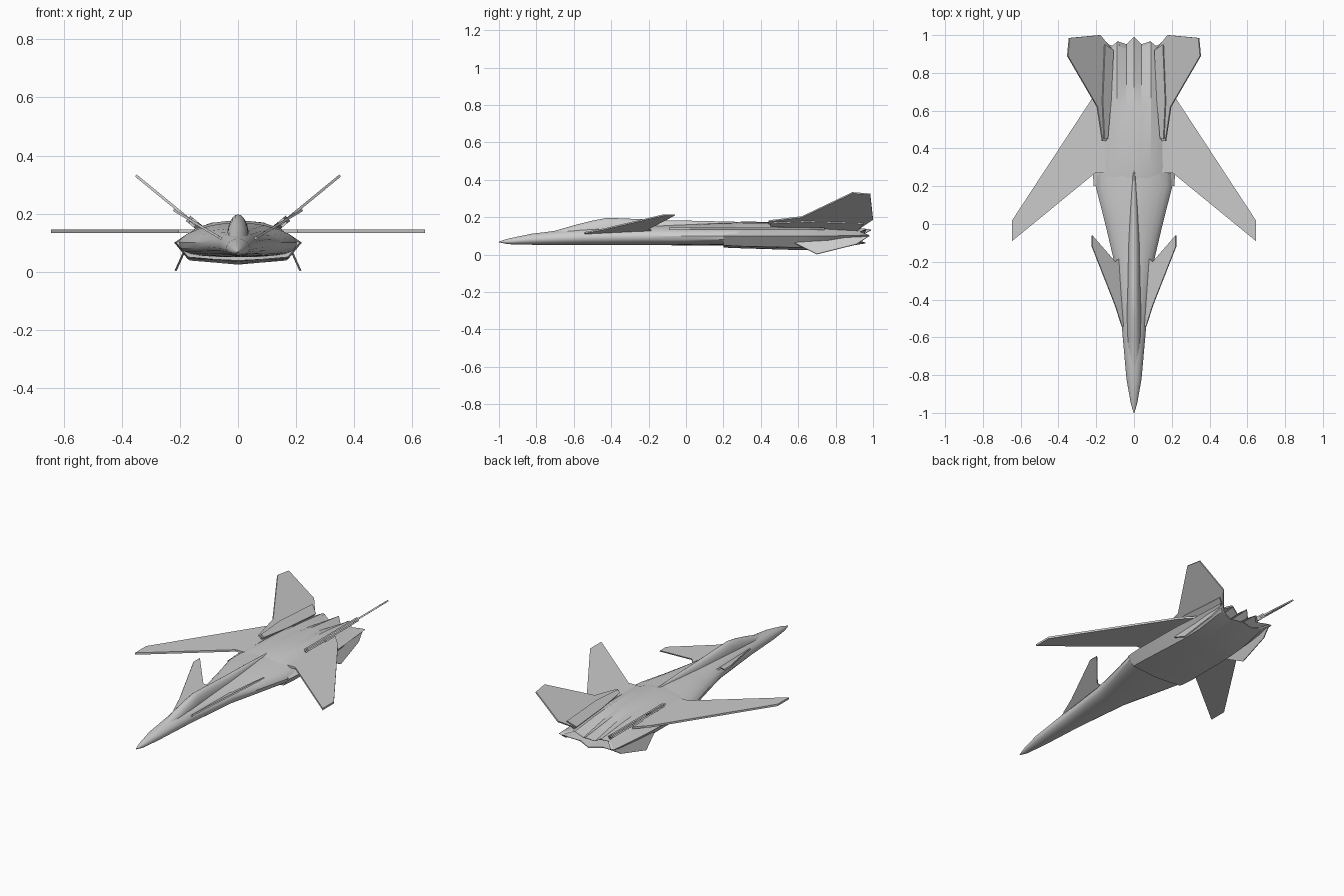
import bpy, bmesh, math
from mathutils import Vector

if "Cube" in bpy.data.objects:
    bpy.data.objects.remove(bpy.data.objects["Cube"])


def make_object(name, bm, smooth=None, mirror=False):
    bmesh.ops.recalc_face_normals(bm, faces=bm.faces)
    mesh = bpy.data.meshes.new(name)
    bm.to_mesh(mesh)
    bm.free()
    ob = bpy.data.objects.new(name, mesh)
    bpy.context.collection.objects.link(ob)
    if mirror:
        ob.modifiers.new("mirror", 'MIRROR')
    if smooth:
        bpy.ops.object.select_all(action='DESELECT')
        ob.select_set(True)
        bpy.context.view_layer.objects.active = ob
        bpy.ops.object.shade_smooth_by_angle(angle=math.radians(smooth))
    return ob


def loft(name, rings, smooth=30):
    """Skin a list of closed rings and cap both ends."""
    bm = bmesh.new()
    rows = [[bm.verts.new(p) for p in r] for r in rings]
    n = len(rows[0])
    for a, b in zip(rows, rows[1:]):
        for i in range(n):
            j = (i + 1) % n
            bm.faces.new((a[i], a[j], b[j], b[i]))
    bm.faces.new(rows[0])
    bm.faces.new(rows[-1])
    return make_object(name, bm, smooth)


def oval(y, w, zm, zt, zb, up=1.0, low=1.0, n=24):
    """Cross-section with separate fullness above and below the widest line."""
    pts = []
    for i in range(n):
        a = 2 * math.pi * i / n
        c, s = math.cos(a), math.sin(a)
        e = up if s >= 0 else low
        x = math.copysign(abs(c) ** e, c) * w
        z = zm + (abs(s) ** e * (zt - zm) if s >= 0 else -abs(s) ** e * (zm - zb))
        pts.append(Vector((x, y, z)))
    return pts


def plate(name, pts, thick):
    """Flat panel of even thickness, mirrored to the other side."""
    bm = bmesh.new()
    vs = [Vector(p) for p in pts]
    nrm = Vector()
    for a, b in zip(vs, vs[1:] + vs[:1]):
        nrm += a.cross(b)
    off = nrm.normalized() * thick / 2
    lo = [bm.verts.new(v - off) for v in vs]
    hi = [bm.verts.new(v + off) for v in vs]
    bm.faces.new(lo)
    bm.faces.new(hi)
    for i in range(len(vs)):
        j = (i + 1) % len(vs)
        bm.faces.new((lo[i], lo[j], hi[j], hi[i]))
    return make_object(name, bm, mirror=True)


# Forward fuselage: y, half width, widest z, top, bottom, fullness above, below
body = [(-1.0, .002, .068, .070, .066, 1, 1), (-.95, .017, .070, .086, .056, 1, 1),
        (-.82, .040, .080, .113, .053, 1, 1), (-.55, .064, .092, .142, .052, 1.05, .9),
        (-.20, .105, .100, .155, .051, 1.15, .8), (0, .152, .100, .162, .050, 1.2, .7),
        (.20, .203, .100, .170, .050, 1.15, .7), (.45, .200, .100, .165, .055, 1.1, .7)]
loft("fuselage", [oval(*r) for r in body])

# Canopy running back into a tapering spine
spine = [(-.83, .012, .100, .109), (-.70, .030, .100, .128), (-.60, .036, .110, .157),
         (-.50, .038, .120, .182), (-.42, .037, .120, .197), (-.32, .035, .120, .193),
         (-.10, .032, .130, .184), (.10, .022, .140, .180), (.30, .008, .150, .175)]
loft("canopy_spine", [oval(y, w, zm, zt, zm - .03) for y, w, zm, zt in spine])

# Engine body: half sections from top centre round to bottom centre
sections = [
    (.20, [(0, .165), (.04, .16), (.09, .15), (.15, .135), (.213, .1), (.172, .05), (.08, .042), (0, .038)]),
    (.30, [(0, .177), (.04, .174), (.09, .168), (.15, .147), (.22, .1), (.175, .045), (.08, .039), (0, .034)]),
    (.62, [(0, .173), (.04, .164), (.09, .169), (.14, .145), (.215, .1), (.165, .038), (.08, .031), (0, .024)]),
    (.76, [(0, .160), (.04, .145), (.09, .160), (.135, .135), (.205, .1), (.16, .045), (.08, .036), (0, .03)]),
    (.95, [(0, .135), (.04, .108), (.09, .138), (.13, .122), (.19, .105), (.15, .082), (.08, .07), (0, .06)])]
zigzag = [.04, 0, .015, -.02, .03, 0, -.02, .01]
rings = []
for y, half in sections:
    dy = zigzag if y > .9 else [0] * 8
    side = [Vector((x, y + d, z)) for (x, z), d in zip(half, dy)]
    rings.append(side + [Vector((-p.x, p.y, p.z)) for p in side[-2:0:-1]])
# Exhaust recess: rim steps inward, then runs forward
for scale, fwd in ((.88, 0), (.75, .15)):
    rings.append([Vector((p.x * scale, p.y - fwd, .1 + (p.z - .1) * scale)) for p in rings[4]])
loft("engine_body", rings, 20)

# Forward-swept wings
plate("wing", [(x, y, .139) for x, y in
      [(.15, .27), (.205, .27), (.645, -.09), (.645, .02), (.225, .66), (.15, .74)]], .012)

# Raised foreplanes
plate("canard", [(x, y, .115 + .6 * (x - .06)) for x, y in
      [(.045, -.55), (.065, -.54), (.10, -.43), (.222, -.12), (.222, -.06),
       (.10, -.20), (.06, -.165), (.045, -.17)]], .008)


# Canted tail fins with thick root fairings
def canted(pts):
    return [(x, y, .19 + .82 * (x - .18)) for x, y in pts]


plate("tail_fin", canted([(.15, .44), (.168, .44), (.195, .62), (.352, .89), (.343, .985),
                          (.18, 1.0), (.115, .92), (.13, .65)]), .009)
plate("fin_fairing", canted([(.145, .45), (.163, .45), (.172, .65), (.16, .95),
                             (.115, .92), (.128, .65)]), .024)

# Ventral fins
plate("ventral_fin", [(.215 - .45 * (z - .003), y, z) for y, z in
      [(.58, .062), (.70, .003), (.91, .055), (.98, .10), (.80, .10)]], .007)
